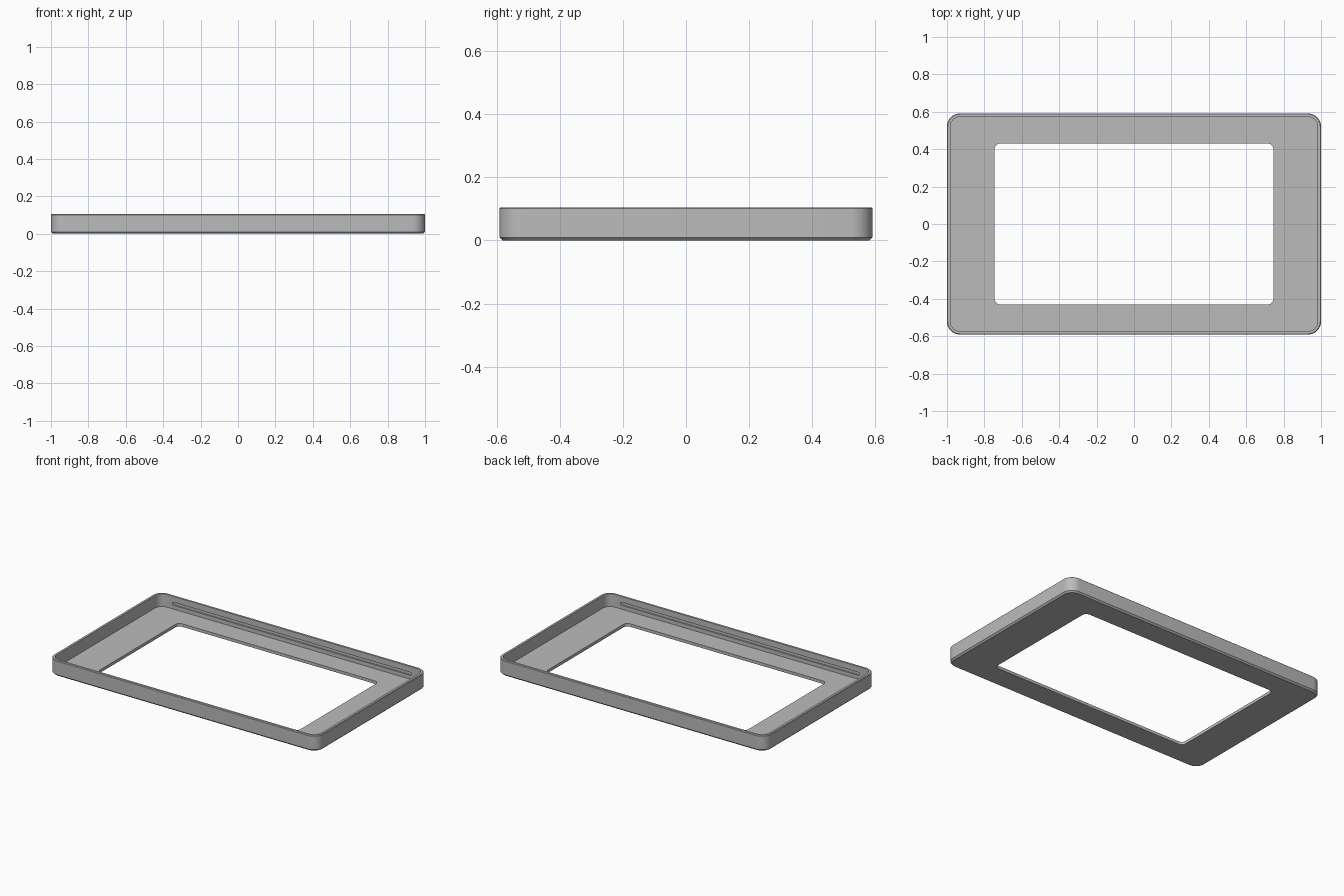
import bpy, bmesh
from math import sin, cos, pi

if "Cube" in bpy.data.objects:
    bpy.data.objects.remove(bpy.data.objects["Cube"])

HALF_X, HALF_Y, HEIGHT = 1.0, 0.591, 0.105
WALL, FLOOR, RADIUS = 0.018, 0.02, 0.07

grey = bpy.data.materials.new("plain_grey")
grey.use_nodes = True
colour = (0.5, 0.5, 0.5, 1)
grey.diffuse_color = colour
grey.node_tree.nodes["Principled BSDF"].inputs["Base Color"].default_value = colour


def outline(hx, hy, r, steps=8):
    """Rounded rectangle, counter-clockwise."""
    points = []
    for k, (sx, sy) in enumerate([(1, 1), (-1, 1), (-1, -1), (1, -1)]):
        for i in range(steps + 1):
            a = (k + i / steps) * pi / 2
            points.append((sx * (hx - r) + r * cos(a), sy * (hy - r) + r * sin(a)))
    return points


def bridge(bm, a, b):
    for i in range(len(a)):
        j = (i + 1) % len(a)
        bm.faces.new((a[i], a[j], b[j], b[i]))


def make_object(name, bm):
    bmesh.ops.recalc_face_normals(bm, faces=bm.faces[:])
    mesh = bpy.data.meshes.new(name)
    bm.to_mesh(mesh)
    bm.free()
    obj = bpy.data.objects.new(name, mesh)
    bpy.context.collection.objects.link(obj)
    mesh.materials.append(grey)
    return obj


# Frame: the wall section, carried round as a closed chain of loops
def inset(d, z):
    return [(x, y, z) for x, y in outline(HALF_X - d, HALF_Y - d, RADIUS - d)]


def opening(z):
    return [(x, y, z) for x, y in outline(0.745, 0.43, 0.03)]


bm = bmesh.new()
section = [
    opening(0), inset(0.01, 0), inset(0, 0.01),
    inset(0, HEIGHT - 0.004), inset(0.004, HEIGHT),
    inset(WALL, HEIGHT), inset(WALL, FLOOR), opening(FLOOR),
]
loops = [[bm.verts.new(p) for p in ring] for ring in section]
for i, ring in enumerate(loops):
    bridge(bm, ring, loops[(i + 1) % len(loops)])
frame = make_object("bezel_frame", bm)

# Round-ended grooves along the inside of both long walls
for side in (-1, 1):
    bm = bmesh.new()
    rings = []
    for depth in (WALL + 0.02, WALL - 0.008):
        y = side * (HALF_Y - depth)
        rings.append([bm.verts.new((x, y, z + 0.056)) for x, z in outline(0.89, 0.01, 0.0099, 4)])
    bridge(bm, *rings)
    for ring in rings:
        bm.faces.new(ring)
    cutter = make_object("groove_cutter", bm)
    cutter.hide_render = True
    cut = frame.modifiers.new("groove", "BOOLEAN")
    cut.operation, cut.solver, cut.object = "DIFFERENCE", "EXACT", cutter
    bpy.context.view_layer.objects.active = frame
    bpy.ops.object.modifier_apply(modifier=cut.name)
    bpy.data.objects.remove(cutter)

# Smooth round corners, crisp edges
bpy.ops.object.select_all(action="DESELECT")
frame.select_set(True)
bpy.context.view_layer.objects.active = frame
bpy.ops.object.shade_smooth_by_angle(angle=pi / 6)
